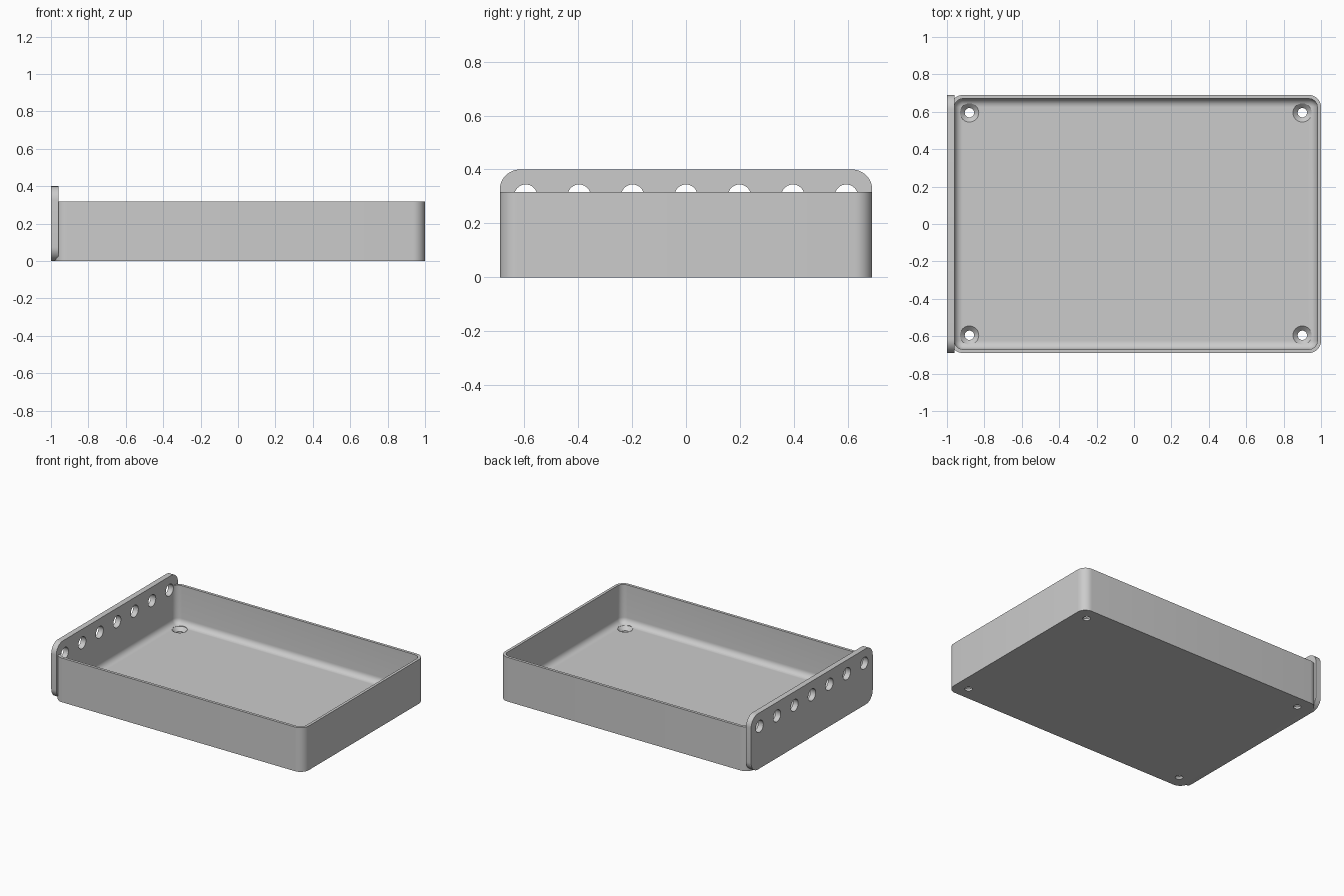
import bpy, bmesh, math
from mathutils import Vector, Matrix

if "Cube" in bpy.data.objects:
    bpy.data.objects.remove(bpy.data.objects["Cube"])

grey = bpy.data.materials.new("plain_grey")
grey.use_nodes = True
grey.diffuse_color = (0.6, 0.6, 0.6, 1)
grey.node_tree.nodes["Principled BSDF"].inputs["Base Color"].default_value = (0.6, 0.6, 0.6, 1)

HALF_Y = 0.69
TRAY_X0, TRAY_X1 = -0.98, 1.0
TRAY_H, WALL, FLOOR, FILLET, CORNER = 0.317, 0.02, 0.04, 0.042, 0.065
PLATE_X0, PLATE_X1, PLATE_H, PLATE_R = -1.0, -0.96, 0.4, 0.075
MID_X = (TRAY_X0 + TRAY_X1) / 2


def rounded_rect(half_w, half_h, r, z, steps=8):
    """Ring of points around a rounded rectangle at height z."""
    ring = []
    for q, (sx, sy) in enumerate([(1, 1), (-1, 1), (-1, -1), (1, -1)]):
        for i in range(steps + 1):
            a = math.pi / 2 * (q + i / steps)
            ring.append(Vector((sx * (half_w - r) + r * math.cos(a),
                                sy * (half_h - r) + r * math.sin(a), z)))
    return ring


def circle(r, z, sides=32):
    return [Vector((r * math.cos(t), r * math.sin(t), z))
            for t in (2 * math.pi * i / sides for i in range(sides))]


def loft(bm, rings, matrix):
    """Skin a closed solid through a stack of matching rings."""
    rows = [[bm.verts.new(matrix @ p) for p in ring] for ring in rings]
    n = len(rows[0])
    for low, high in zip(rows, rows[1:]):
        for i in range(n):
            j = (i + 1) % n
            bm.faces.new((low[i], low[j], high[j], high[i]))
    bm.faces.new(rows[0][::-1])
    bm.faces.new(rows[-1])


def make_object(name, solids):
    bm = bmesh.new()
    for rings, matrix in solids:
        loft(bm, rings, matrix)
    bmesh.ops.recalc_face_normals(bm, faces=bm.faces)
    mesh = bpy.data.meshes.new(name)
    bm.to_mesh(mesh)
    bm.free()
    mesh.materials.append(grey)
    obj = bpy.data.objects.new(name, mesh)
    bpy.context.collection.objects.link(obj)
    return obj


def cut(obj, cutter):
    mod = obj.modifiers.new("holes", "BOOLEAN")
    mod.operation, mod.solver, mod.object = "DIFFERENCE", "EXACT", cutter
    bpy.context.view_layer.objects.active = obj
    bpy.ops.object.modifier_apply(modifier=mod.name)


# Tray: outer wall, rim, inner wall, then a fillet down to the floor
half_x = (TRAY_X1 - TRAY_X0) / 2


def tray_ring(inset, z):
    return rounded_rect(half_x - inset, HALF_Y - inset, CORNER - inset, z)


tray_rings = [tray_ring(0, 0), tray_ring(0, TRAY_H), tray_ring(WALL, TRAY_H)]
for i in range(9):
    a = math.pi / 2 * i / 8
    tray_rings.append(tray_ring(WALL + FILLET * (1 - math.cos(a)),
                                FLOOR + FILLET * (1 - math.sin(a))))
tray = make_object("tray", [(tray_rings, Matrix.Translation((MID_X, 0, 0)))])

# End plate: rounded panel standing upright on the right side
to_x = Matrix(((0, 0, 1, 0), (1, 0, 0, 0), (0, 1, 0, 0), (0, 0, 0, 1)))
panel = [rounded_rect(HALF_Y, PLATE_H / 2, PLATE_R, x, 12) for x in (PLATE_X0, PLATE_X1)]
plate = make_object("end_plate", [(panel, Matrix.Translation((0, 0, PLATE_H / 2)) @ to_x)])

# Row of seven holes through the plate and the wall inside it
bore = [circle(0.0425, x) for x in (PLATE_X0 - 0.05, PLATE_X1 + 0.05)]
row_cutter = make_object("row_hole_cutter", [
    (bore, Matrix.Translation((0, 0.198 * i, 0.302)) @ to_x) for i in range(-3, 4)])
cut(plate, row_cutter)
cut(tray, row_cutter)

# Four countersunk screw holes in the floor
sink = [circle(0.025, -0.05), circle(0.025, 0.015),
        circle(0.05, FLOOR), circle(0.05, FLOOR + 0.03)]
screw_cutter = make_object("screw_hole_cutter", [
    (sink, Matrix.Translation((MID_X + sx * 0.89, sy * 0.595, 0)))
    for sx in (-1, 1) for sy in (-1, 1)])
cut(tray, screw_cutter)

for cutter in (row_cutter, screw_cutter):
    bpy.data.objects.remove(cutter)

# Smooth the rounded faces, keep the edges sharp
for obj in (tray, plate):
    bpy.ops.object.select_all(action="DESELECT")
    obj.select_set(True)
    bpy.context.view_layer.objects.active = obj
    bpy.ops.object.shade_smooth_by_angle(angle=math.radians(30))
